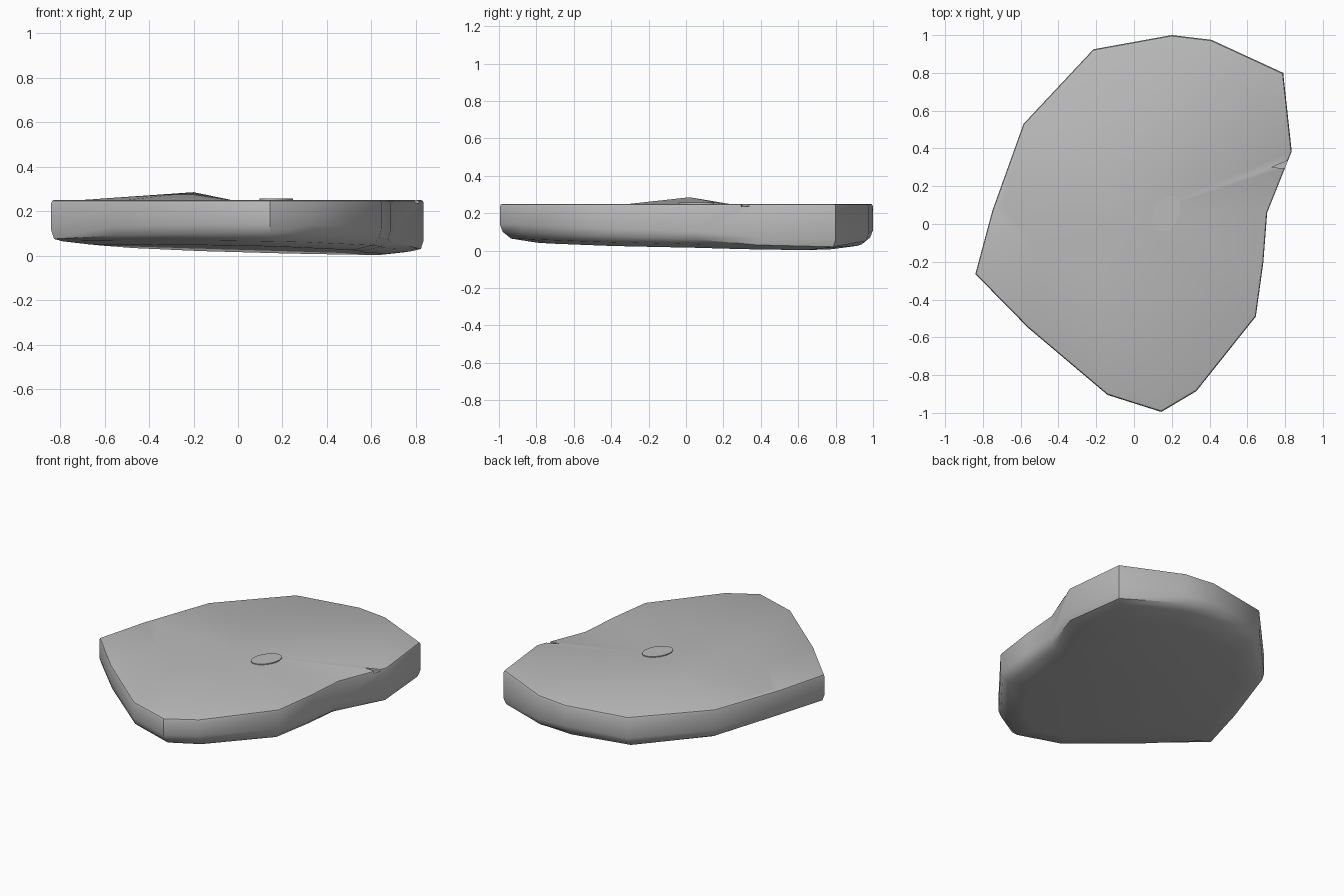
import bpy, bmesh, math
from mathutils import Vector, Matrix

if "Cube" in bpy.data.objects:
    bpy.data.objects.remove(bpy.data.objects["Cube"], do_unlink=True)

stone = bpy.data.materials.new("stone_grey")
stone.use_nodes = True
GREY = (0.5, 0.5, 0.5, 1)
stone.diffuse_color = GREY
stone.node_tree.nodes["Principled BSDF"].inputs["Base Color"].default_value = GREY

TOP = 0.25


def finish(bm, name):
    bmesh.ops.recalc_face_normals(bm, faces=bm.faces)
    mesh = bpy.data.meshes.new(name)
    bm.to_mesh(mesh)
    bm.free()
    mesh.materials.append(stone)
    obj = bpy.data.objects.new(name, mesh)
    bpy.context.collection.objects.link(obj)
    return obj


def select_only(obj):
    bpy.ops.object.select_all(action='DESELECT')
    obj.select_set(True)
    bpy.context.view_layer.objects.active = obj


def bridge(bm, a, b):
    n = len(a)
    for i in range(n):
        j = (i + 1) % n
        bm.faces.new((a[i], a[j], b[j], b[i]))


def loop_edges(bm, ring):
    found = []
    for i in range(len(ring)):
        pair = (ring[i - 1], ring[i])
        found.append(bm.edges.get(pair) or bm.edges.new(pair))
    return found


def underside(x, y):
    return max(0, 0.03 - 0.02 * x - 0.015 * y)


# Slab outline: x, y and the height where the wall starts to turn under
outline = [
    (0.2, 1, 0.1), (-0.215, 0.925, 0.1), (-0.585, 0.53, 0.1),
    (-0.75, 0.07, 0.11), (-0.84, -0.265, 0.105), (-0.56, -0.55, 0.12),
    (-0.14, -0.905, 0.13), (0.145, -0.995, 0.13), (0.33, -0.885, 0.13),
    (0.645, -0.49, 0.11), (0.685, -0.2, 0.1), (0.705, 0.06, 0.09),
    (0.835, 0.385, 0.06), (0.79, 0.8, 0.05), (0.41, 0.975, 0.08),
]

bm = bmesh.new()


def ring(scale, height):
    return [bm.verts.new((x * scale, y * scale, height(x, y, low)))
            for x, y, low in outline]


# Walls, from the flat underside to the softened top rim
rings = [
    ring(0.8, lambda x, y, low: underside(x, y)),
    ring(0.94, lambda x, y, low: underside(x, y) + 0.25 * (low - underside(x, y))),
    ring(0.985, lambda x, y, low: low - 0.03),
    ring(1, lambda x, y, low: low + 0.01),
    ring(1, lambda x, y, low: TOP - 0.015),
    ring(0.995, lambda x, y, low: TOP - 0.004),
    ring(0.984, lambda x, y, low: TOP),
]
for lower, upper in zip(rings, rings[1:]):
    bridge(bm, lower, upper)
bm.faces.new(rings[0])

# Low swelling on the upper surface
foot = [(-0.03, 0.03), (-0.15, 0.2), (-0.42, 0.23), (-0.7, 0.1),
        (-0.5, -0.15), (-0.2, -0.3)]
foot = [bm.verts.new((x, y, TOP)) for x, y in foot]
peak = bm.verts.new((-0.2, 0.02, 0.285))
for i in range(len(foot)):
    bm.faces.new((foot[i - 1], foot[i], peak))
bmesh.ops.triangle_fill(bm, use_beauty=True,
                        edges=loop_edges(bm, rings[-1]) + loop_edges(bm, foot))
slab = finish(bm, "stone_slab")

# Shallow crack in the rim
bm = bmesh.new()
crack = [(0.73, 0.3), (0.87, 0.29), (0.87, 0.36)]
bottom, top = [[bm.verts.new((x, y, z)) for x, y in crack] for z in (0.235, 0.3)]
bridge(bm, bottom, top)
bm.faces.new(bottom)
bm.faces.new(top)
cutter = finish(bm, "crack_cutter")
cutter.hide_render = True
cut = slab.modifiers.new("crack", 'BOOLEAN')
cut.operation = 'DIFFERENCE'
cut.object = cutter
select_only(slab)
bpy.ops.object.modifier_apply(modifier=cut.name)
bpy.data.objects.remove(cutter, do_unlink=True)
bpy.ops.object.shade_smooth_by_angle(angle=math.radians(42))

# Small oval disc set into the upper surface
bm = bmesh.new()
place = (Matrix.Translation(Vector((0.172, 0.055, TOP)))
         @ Matrix.Rotation(math.radians(-25), 4, 'Z')
         @ Matrix.Diagonal((0.068, 0.102, 1, 1)))
bmesh.ops.create_cone(bm, cap_ends=True, segments=14, radius1=1, radius2=1,
                      depth=0.012, matrix=place)
disc = finish(bm, "oval_disc")
select_only(disc)
bpy.ops.object.shade_smooth_by_angle(angle=math.radians(42))
